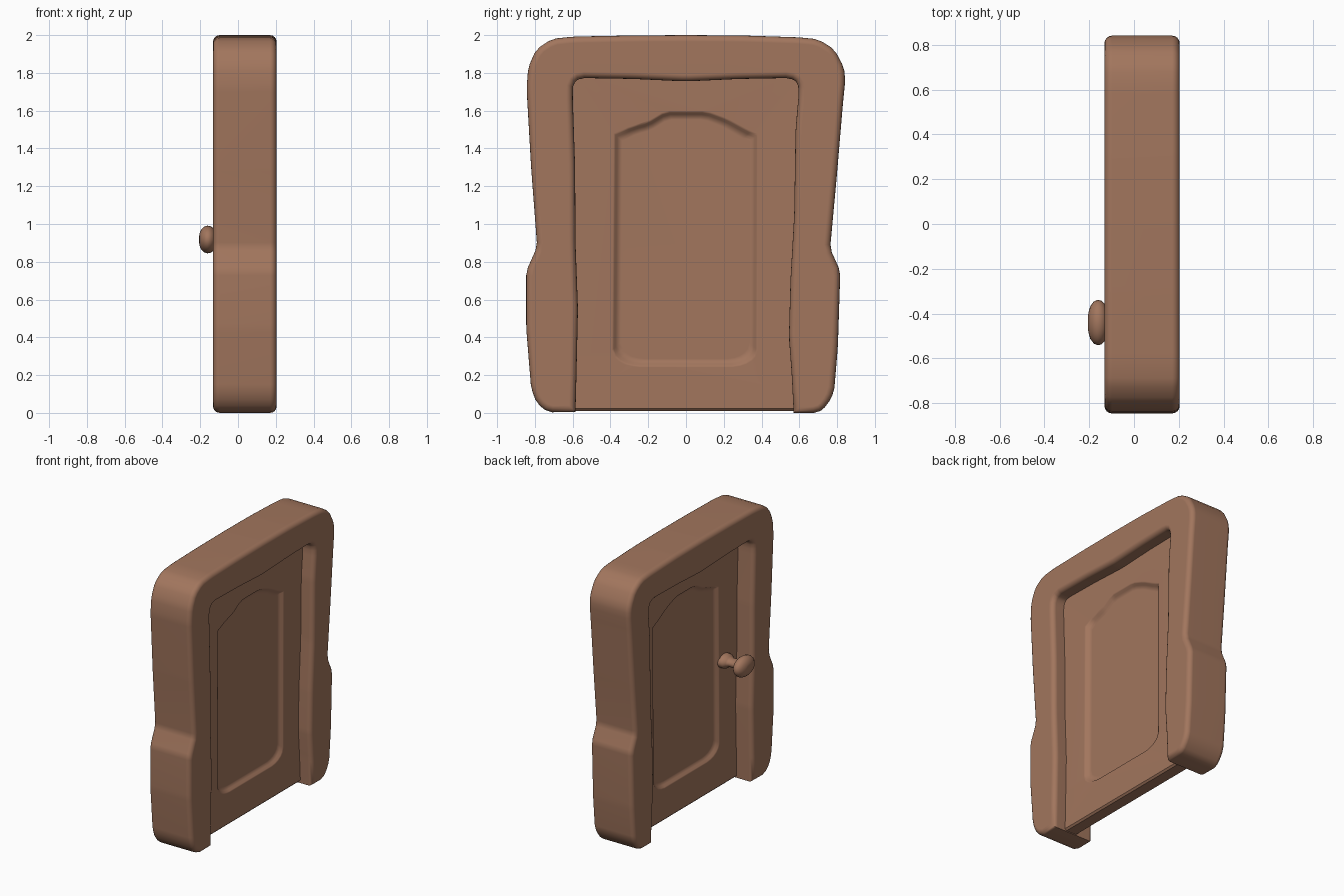
import bpy, bmesh, math
from mathutils import Vector

if "Cube" in bpy.data.objects:
    bpy.data.objects.remove(bpy.data.objects["Cube"])

wood = bpy.data.materials.new("warm brown wood")
wood.diffuse_color = (0.36, 0.18, 0.11, 1)
wood.use_nodes = True
wood.node_tree.nodes["Principled BSDF"].inputs["Base Color"].default_value = wood.diffuse_color


def finish(bm, name, angle=40):
    bmesh.ops.recalc_face_normals(bm, faces=bm.faces)
    mesh = bpy.data.meshes.new(name)
    bm.to_mesh(mesh)
    bm.free()
    ob = bpy.data.objects.new(name, mesh)
    bpy.context.collection.objects.link(ob)
    mesh.materials.append(wood)
    bpy.ops.object.select_all(action='DESELECT')
    ob.select_set(True)
    bpy.context.view_layer.objects.active = ob
    bpy.ops.object.shade_smooth_by_angle(angle=math.radians(angle))
    wn = ob.modifiers.new("weighted", 'WEIGHTED_NORMAL')
    wn.keep_sharp = True
    return ob


def loop(bm, pts, x):
    return [bm.verts.new((x, y, z)) for y, z in pts]


def bridge(bm, a, b):
    n = len(a)
    for i in range(n):
        bm.faces.new((a[i], a[(i + 1) % n], b[(i + 1) % n], b[i]))


def soften(pts, cut=.022):
    """Trim each gentle corner of an outline; keep square corners."""
    out = []
    for i, p in enumerate(pts):
        p = Vector(p)
        a, b = Vector(pts[i - 1]) - p, Vector(pts[(i + 1) % len(pts)]) - p
        if (-a).angle(b) > math.radians(65):
            out.append(tuple(p))
        else:
            out += [tuple(p + v.normalized() * min(cut, v.length * .27)) for v in (a, b)]
    return out


# Door frame: crooked, rounded U shape standing on two feet
outer = [(-.585, .005), (-.73, .003), (-.79, .05), (-.82, .13), (-.846, .45),
         (-.846, .75), (-.788, .88), (-.82, 1.3), (-.844, 1.72), (-.835, 1.83),
         (-.793, 1.925), (-.71, 1.98), (-.6, 1.992), (-.3, 1.998), (0, 2), (.3, 1.998),
         (.6, 1.988), (.7, 1.978), (.785, 1.925), (.836, 1.83), (.843, 1.76), (.831, 1.64),
         (.798, 1.25), (.763, .87), (.817, .75), (.804, .35), (.784, .11),
         (.747, .04), (.7, .0), (.57, .0)]
inner = [(.56, .2), (.545, .4), (.553, .7), (.573, 1.05), (.58, 1.5), (.597, 1.69),
         (.592, 1.75), (.55, 1.773), (.28, 1.768), (0, 1.755), (-.28, 1.768),
         (-.56, 1.773), (-.597, 1.745), (-.6, 1.68), (-.587, 1.3), (-.585, .9),
         (-.572, .55), (-.58, .2)]
pts = soften(outer + inner)
bm = bmesh.new()
X0, X1 = -.132, .204
back, front = loop(bm, pts, X0), loop(bm, pts, X1)
bridge(bm, back, front)
caps = [bm.faces.new(back), bm.faces.new(front)]
bmesh.ops.recalc_face_normals(bm, faces=bm.faces)
rim = list({e for f in caps for e in f.edges})
bmesh.ops.bevel(bm, geom=rim, offset=.034, segments=4, profile=.5, affect='EDGES')
finish(bm, "door_frame", 48)

# Door leaf: slab with an arched recessed panel on both sides
slab = [(-.64, .01), (.62, .01), (.64, .3), (.64, 1.83), (-.64, 1.83), (-.64, .3)]
panel = soften([(-.393, .31), (-.345, .262), (-.27, .242), (.27, .242), (.34, .265),
                (.38, .31), (.384, 1.475), (.33, 1.50), (.22, 1.56), (.11, 1.6),
                (-.11, 1.6), (-.21, 1.54), (-.29, 1.52), (-.384, 1.48)])
steps = [(.01, .004), (.02, .018), (.034, .026), (.046, .028)]


def inset(p, d):
    cy, cz = 0, .9
    return [(cy + (y - cy) * (1 - d / .38), cz + (z - cz) * (1 - d / .68)) for y, z in p]


bm = bmesh.new()
rims = []
for x, s in ((.105, -1), (.0, 1)):
    out = loop(bm, [(y, max(z, .022)) for y, z in slab], x)
    ring = loop(bm, panel, x)
    side = loop(bm, slab, x + s * .012)
    bridge(bm, out, side)
    rims.append(side)
    edges = [e for e in (bm.edges.get((l[i], l[(i + 1) % len(l)])) or
                         bm.edges.new((l[i], l[(i + 1) % len(l)]))
                         for l in (out, ring) for i in range(len(l)))]
    bmesh.ops.triangle_fill(bm, edges=edges, use_beauty=True, use_dissolve=False,
                            normal=Vector((-s, 0, 0)))
    for d, depth in steps:
        nxt = loop(bm, inset(panel, d), x + s * depth)
        bridge(bm, ring, nxt)
        ring = nxt
    bm.faces.new(ring)
bridge(bm, *rims)
finish(bm, "door_leaf", 40)

# Door knob: oval lathed handle on one side only
profile = [(.005, .05), (-.01, .05), (-.03, .048), (-.045, .036), (-.06, .03), (-.1, .03),
           (-.118, .042), (-.13, .06), (-.145, .0705), (-.162, .0735), (-.18, .068),
           (-.196, .052), (-.204, .03), (-.206, .014), (-.202, .006)]
N = 24
bm = bmesh.new()
rings = []
for x, r in profile:
    rings.append(loop(bm, [(-.44 + 1.38 * r * math.cos(i * math.tau / N),
                            .918 + r * math.sin(i * math.tau / N)) for i in range(N)], x))
for a, b in zip(rings, rings[1:]):
    bridge(bm, a, b)
bm.faces.new(rings[0])
bm.faces.new(rings[-1])
finish(bm, "door_knob", 60)
